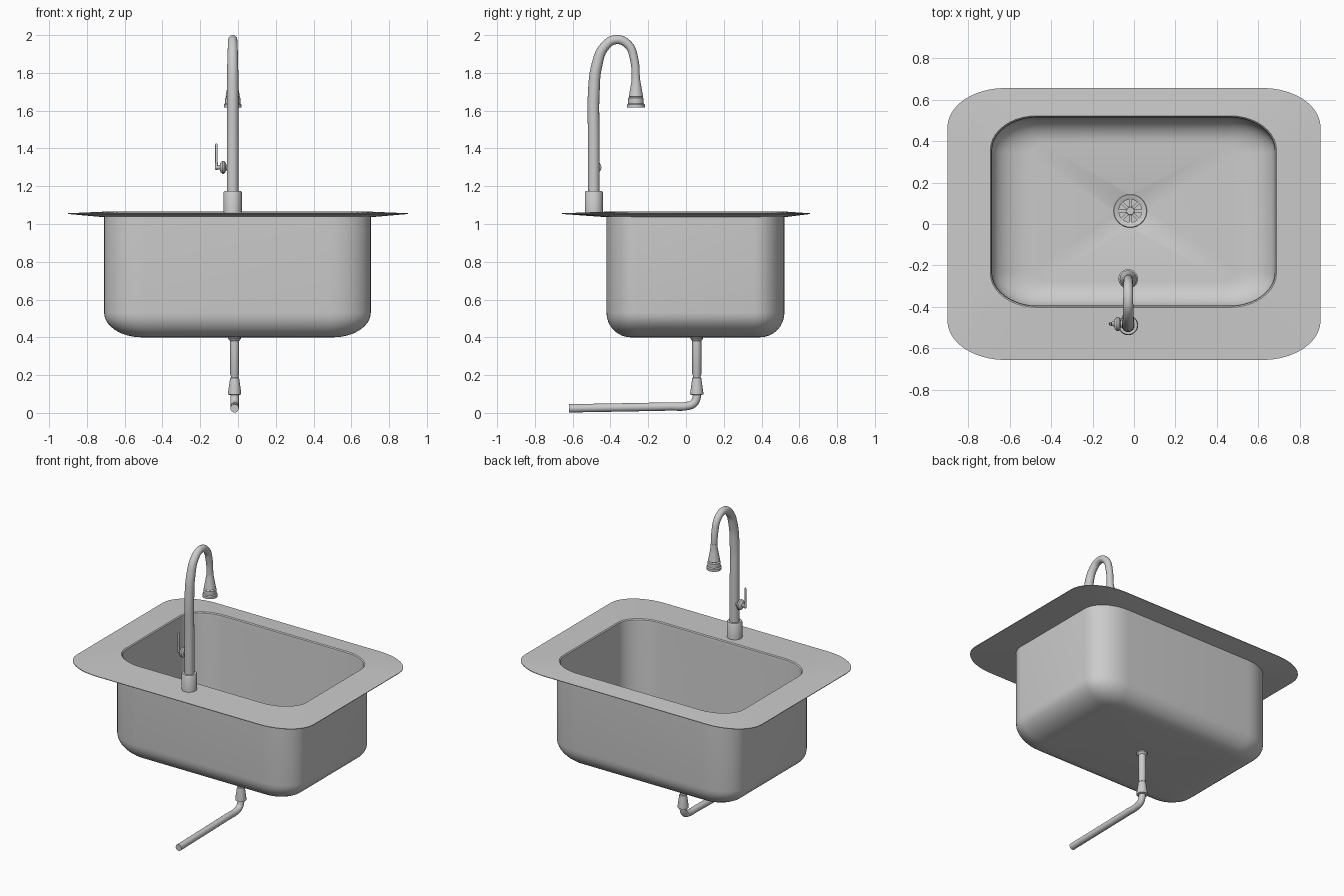
import bpy, bmesh
from math import sin, cos, pi, radians
from mathutils import Matrix, Vector

if "Cube" in bpy.data.objects:
    bpy.data.objects.remove(bpy.data.objects["Cube"])


def finish(name, bm, angle=35):
    bmesh.ops.recalc_face_normals(bm, faces=bm.faces)
    me = bpy.data.meshes.new(name)
    bm.to_mesh(me)
    bm.free()
    ob = bpy.data.objects.new(name, me)
    bpy.context.collection.objects.link(ob)
    smooth(ob, angle)
    return ob


def smooth(ob, angle=35):
    bpy.ops.object.select_all(action='DESELECT')
    ob.select_set(True)
    bpy.context.view_layer.objects.active = ob
    bpy.ops.object.shade_smooth_by_angle(angle=radians(angle))


def skin(bm, loops, cap_start=True, cap_end=True):
    rings = [[bm.verts.new(p) for p in loop] for loop in loops]
    for a, b in zip(rings, rings[1:]):
        for i in range(len(a)):
            j = (i + 1) % len(a)
            bm.faces.new((a[i], a[j], b[j], b[i]))
    if cap_start:
        bm.faces.new(rings[0][::-1])
    if cap_end:
        bm.faces.new(rings[-1])


def rounded(cx, cy, hx, hy, rx, ry, z, n=10):
    pts = []
    for k, (sx, sy) in enumerate([(1, 1), (-1, 1), (-1, -1), (1, -1)]):
        for i in range(n + 1):
            a = (k + i / n) * pi / 2
            pts.append((cx + sx * (hx - rx) + rx * cos(a),
                        cy + sy * (hy - ry) + ry * sin(a), z))
    return pts


def lathe(name, origin, profile, axis='Z', n=32):
    """Profile is a list of (radius, distance along axis)."""
    bm = bmesh.new()
    skin(bm, [[(r * cos(2 * pi * i / n), r * sin(2 * pi * i / n), h) for i in range(n)]
              for r, h in profile])
    if axis == 'X':
        bm.transform(Matrix.Rotation(pi / 2, 4, 'Y'))
    bm.transform(Matrix.Translation(origin))
    return finish(name, bm)


def tube(name, pts, radii):
    cu = bpy.data.curves.new(name, 'CURVE')
    cu.dimensions = '3D'
    cu.bevel_depth = 1
    cu.bevel_resolution = 6
    cu.use_fill_caps = True
    sp = cu.splines.new('BEZIER')
    sp.resolution_u = 8
    sp.bezier_points.add(len(pts) - 1)
    for bp, p, r in zip(sp.bezier_points, pts, radii):
        bp.co, bp.radius = p, r
        bp.handle_left_type = bp.handle_right_type = 'AUTO'
    ob = bpy.data.objects.new(name, cu)
    bpy.context.collection.objects.link(ob)
    bpy.ops.object.select_all(action='DESELECT')
    ob.select_set(True)
    bpy.context.view_layer.objects.active = ob
    bpy.ops.object.convert(target='MESH')
    smooth(bpy.context.object)


DX, DY = -0.018, 0.063     # drain centre
FX, FY = -0.028, -0.488    # faucet centre


def fillet(cy, hx, hy, rx, ry, fx, fy, z_top, z_bot, n=8):
    out = []
    for i in range(n + 1):
        a = i / n * pi / 2
        t = 1 - cos(a)
        out.append(rounded(-0.003, cy, hx - fx * t, hy - fy * t,
                           rx - fx * t * 0.85, ry - fy * t * 0.85,
                           z_top - (z_top - z_bot) * sin(a)))
    return out


# Basin: outer shell, sloping rim, inner shell and drain recess in one skin
loops = [rounded(DX, DY, 0.05, 0.05, 0.05, 0.05, 0.40)]
loops += fillet(0.05, 0.706, 0.471, 0.22, 0.16, 0.20, 0.13, 0.53, 0.40)[::-1]
loops += [rounded(-0.003, 0.05, 0.706, 0.471, 0.22, 0.16, 1.036),
          rounded(0, 0, 0.90, 0.656, 0.28, 0.19, 1.053),
          rounded(0, 0, 0.90, 0.656, 0.28, 0.19, 1.057),
          rounded(-0.003, 0.06, 0.69, 0.462, 0.225, 0.165, 1.066),
          rounded(-0.003, 0.06, 0.684, 0.456, 0.22, 0.16, 1.06),
          rounded(-0.003, 0.06, 0.682, 0.454, 0.22, 0.16, 1.04)]
loops += fillet(0.055, 0.682, 0.454, 0.22, 0.16, 0.19, 0.125, 0.54, 0.422)
loops += [rounded(DX, DY, r, r, r, r, z)
          for r, z in [(0.08, 0.421), (0.066, 0.414), (0.064, 0.404)]]
bm = bmesh.new()
skin(bm, loops)
finish("sink_basin", bm)

# Drain strainer: ring, hub and eight spokes
bm = bmesh.new()
n = 32
ring = [(0.081, 0.420), (0.078, 0.425), (0.066, 0.423), (0.055, 0.417), (0.055, 0.412), (0.07, 0.412)]
skin(bm, [[(DX + r * cos(2 * pi * i / n), DY + r * sin(2 * pi * i / n), z) for i in range(n)]
          for r, z in ring + ring[:1]], False, False)
bmesh.ops.create_cone(bm, cap_ends=True, segments=24, radius1=0.022, radius2=0.018, depth=0.008,
                      matrix=Matrix.Translation((DX, DY, 0.415)))
for k in range(8):
    bmesh.ops.create_cube(bm, size=1, matrix=Matrix.Translation((DX, DY, 0.414))
                          @ Matrix.Rotation(k * pi / 4, 4, 'Z')
                          @ Matrix.Translation((0.037, 0, 0))
                          @ Matrix.Diagonal((0.044, 0.013, 0.004, 1)))
finish("drain_strainer", bm)

# Drain tailpiece, collar and cone nut
lathe("drain_tailpiece", (DX, DY - 0.006, 0),
      [(0.034, 0.402), (0.034, 0.393), (0.024, 0.380), (0.024, 0.205), (0.020, 0.197),
       (0.020, 0.188), (0.024, 0.184), (0.035, 0.105), (0.035, 0.098), (0.022, 0.094)])

# Waste pipe with elbow
y = DY - 0.006
tube("waste_pipe", [(DX, y, 0.11), (DX, y, 0.085), (DX, y - 0.017, 0.050),
                    (DX, y - 0.055, 0.036), (DX, -0.08, 0.034), (DX, -0.62, 0.024)], [0.022] * 6)

# Faucet base and neck
lathe("faucet_base", (FX, FY, 0),
      [(0.048, 1.05), (0.048, 1.168), (0.044, 1.174), (0.034, 1.174)])
tube("faucet_neck",
     [(FX, FY, 1.16), (FX, FY, 1.45), (FX, FY, 1.70), (FX, -0.472, 1.84), (FX, -0.432, 1.938),
      (FX, -0.37, 1.976), (FX, -0.305, 1.948), (FX, -0.274, 1.87), (FX, -0.265, 1.74)],
     [0.031, 0.031, 0.031, 0.029, 0.026, 0.024, 0.023, 0.022, 0.021])

# Spray head
lathe("spray_head", (FX, -0.265, 0),
      [(0.021, 1.79), (0.022, 1.765), (0.028, 1.73), (0.036, 1.685), (0.038, 1.675),
       (0.035, 1.672), (0.041, 1.666), (0.041, 1.638), (0.047, 1.632), (0.047, 1.616),
       (0.036, 1.616), (0.033, 1.624)])

# Handle knob and lever
lathe("handle_knob", (FX, FY + 0.006, 1.30),
      [(0.016, -0.02), (0.016, -0.036), (0.026, -0.038), (0.034, -0.045), (0.034, -0.055),
       (0.026, -0.064), (0.012, -0.068), (0.010, -0.082)], 'X', 24)
lathe("handle_lever", (-0.114, FY + 0.006, 0),
      [(0.005, 1.286), (0.008, 1.29), (0.008, 1.31), (0.0065, 1.33), (0.0065, 1.42), (0.004, 1.425)], n=16)
